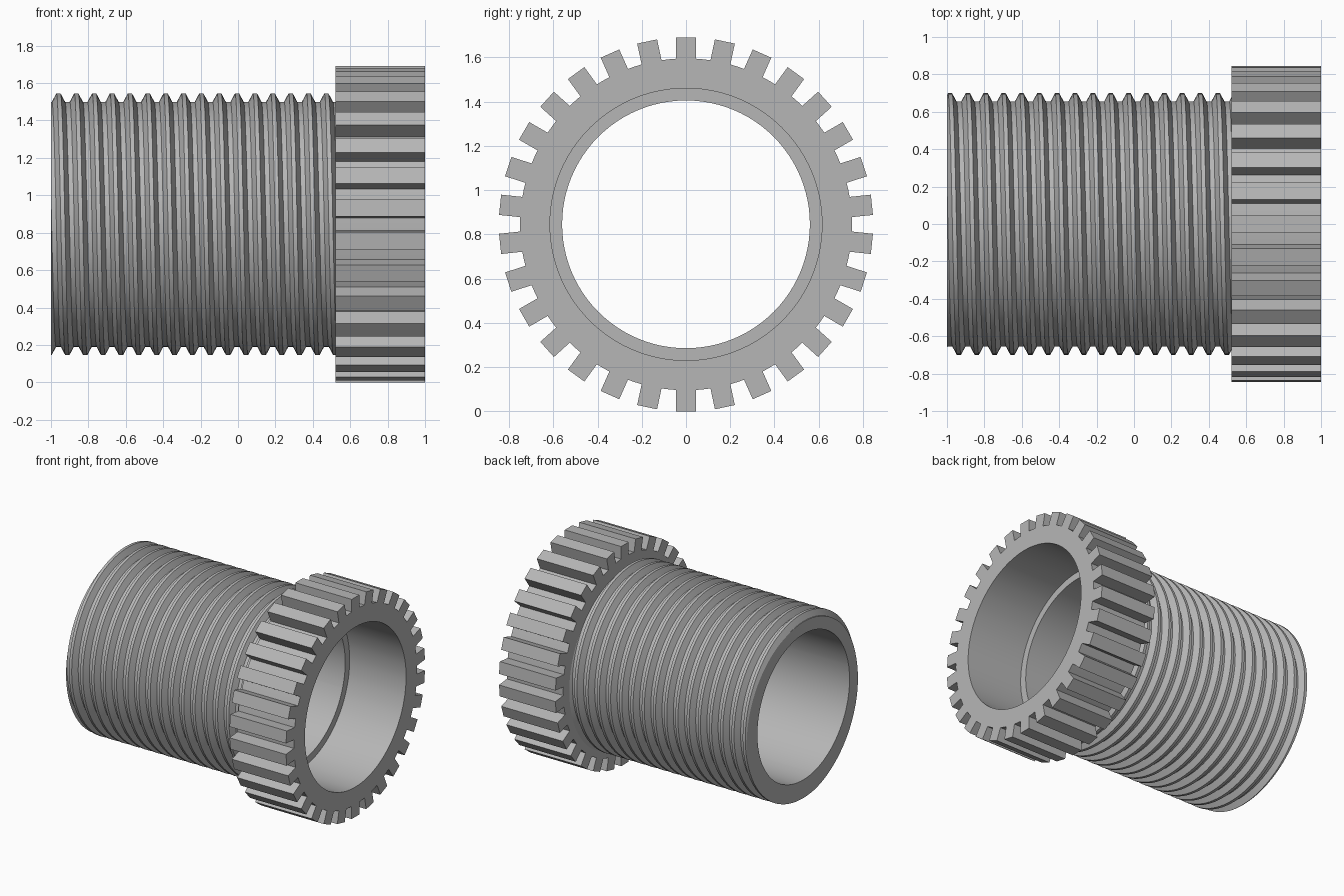
import bpy, bmesh, math
from mathutils import Vector

AXIS_Z = 0.845                      # height of the shared axis
LEFT, SHOULDER, RIGHT = -1.0, 0.52, 1.0
TUBE_BORE, GEAR_BORE = 0.56, 0.615
ROOT, CREST, PITCH = 0.655, 0.70, 0.0955
TEETH, TOOTH_HALF = 30, 0.046
GEAR_ROOT, GEAR_TIP = 0.75, 0.845

if "Cube" in bpy.data.objects:
    bpy.data.objects.remove(bpy.data.objects["Cube"], do_unlink=True)

GREY = (0.47, 0.47, 0.47, 1)
steel = bpy.data.materials.new("plain grey")
steel.use_nodes = True
steel.diffuse_color = GREY
steel.node_tree.nodes["Principled BSDF"].inputs["Base Color"].default_value = GREY


def polar(x, radius, angle):
    """Point around the x axis; angle 0 is up, then towards the front."""
    return Vector((x, -radius * math.sin(angle), AXIS_Z + radius * math.cos(angle)))


def finish(bm, name):
    bmesh.ops.recalc_face_normals(bm, faces=bm.faces)
    mesh = bpy.data.meshes.new(name)
    bm.to_mesh(mesh)
    bm.free()
    mesh.materials.append(steel)
    obj = bpy.data.objects.new(name, mesh)
    bpy.context.collection.objects.link(obj)
    bpy.ops.object.select_all(action="DESELECT")
    obj.select_set(True)
    bpy.context.view_layer.objects.active = obj
    bpy.ops.object.shade_smooth_by_angle(angle=math.radians(25))
    return obj


# Threaded tube: sweep one trapezoid thread profile along a helix
bm = bmesh.new()
SEG = 96
profile = [(-0.035, ROOT), (-0.011, CREST), (0.011, CREST), (0.035, ROOT)]
turns = range(-2, 18)
columns = []
for i in range(SEG + 1):
    share = i / SEG
    columns.append([bm.verts.new(polar(-0.96 + (t + share) * PITCH + dx, r, share * math.tau))
                    for t in turns for dx, r in profile])
for a, b in zip(columns, columns[1:]):
    for j in range(len(a) - 1):
        bm.faces.new((a[j], a[j + 1], b[j + 1], b[j]))
bmesh.ops.remove_doubles(bm, verts=bm.verts, dist=1e-5)

# Trim the thread square at both ends
for x, side in ((LEFT, -1), (SHOULDER, 1)):
    bmesh.ops.bisect_plane(bm, geom=bm.verts[:] + bm.edges[:] + bm.faces[:], dist=1e-6,
                           plane_co=(x, 0, 0), plane_no=(side, 0, 0), clear_outer=True)


# Close the left rim inwards, run the bore through, then close the step
def extend(edges, move):
    out = bmesh.ops.extrude_edge_only(bm, edges=edges)["geom"]
    for v in out:
        if isinstance(v, bmesh.types.BMVert):
            v.co = move(v.co)
    return [e for e in out if isinstance(e, bmesh.types.BMEdge) and e.is_boundary]


def to_bore(co):
    return polar(co.x, TUBE_BORE, math.atan2(-co.y, co.z - AXIS_Z))


rim = [e for e in bm.edges if e.is_boundary
       and all(abs(v.co.x - LEFT) < 1e-4 for v in e.verts)]
inner = extend(rim, to_bore)
inner = extend(inner, lambda co: Vector((SHOULDER, co.y, co.z)))
extend(inner, lambda co: polar(co.x, GEAR_BORE + 0.03, math.atan2(-co.y, co.z - AXIS_Z)))
finish(bm, "threaded_tube")

# Toothed collar: flat ring and straight-sided teeth, extruded along the axis
bm = bmesh.new()
half = math.asin(TOOTH_HALF / GEAR_ROOT)
step = math.tau / TEETH
tip_radius = math.hypot(GEAR_TIP, TOOTH_HALF)
tip_half = math.atan2(TOOTH_HALF, GEAR_TIP)
for k in range(TEETH):
    mid = k * step
    angles = [mid - half, mid, mid + half, mid + step / 2, mid + step - half]
    for a, b in zip(angles, angles[1:]):
        bm.faces.new([bm.verts.new(polar(RIGHT, r, t)) for r, t in
                      ((GEAR_BORE, a), (GEAR_ROOT, a), (GEAR_ROOT, b), (GEAR_BORE, b))])
    bm.faces.new([bm.verts.new(polar(RIGHT, r, mid + t)) for r, t in
                  ((GEAR_ROOT, -half), (tip_radius, -tip_half),
                   (tip_radius, tip_half), (GEAR_ROOT, half), (GEAR_ROOT, 0))])
bmesh.ops.remove_doubles(bm, verts=bm.verts, dist=1e-5)
extruded = bmesh.ops.extrude_face_region(bm, geom=bm.faces[:])["geom"]
bmesh.ops.translate(bm, verts=[g for g in extruded if isinstance(g, bmesh.types.BMVert)],
                    vec=(SHOULDER - RIGHT, 0, 0))
finish(bm, "toothed_collar")
